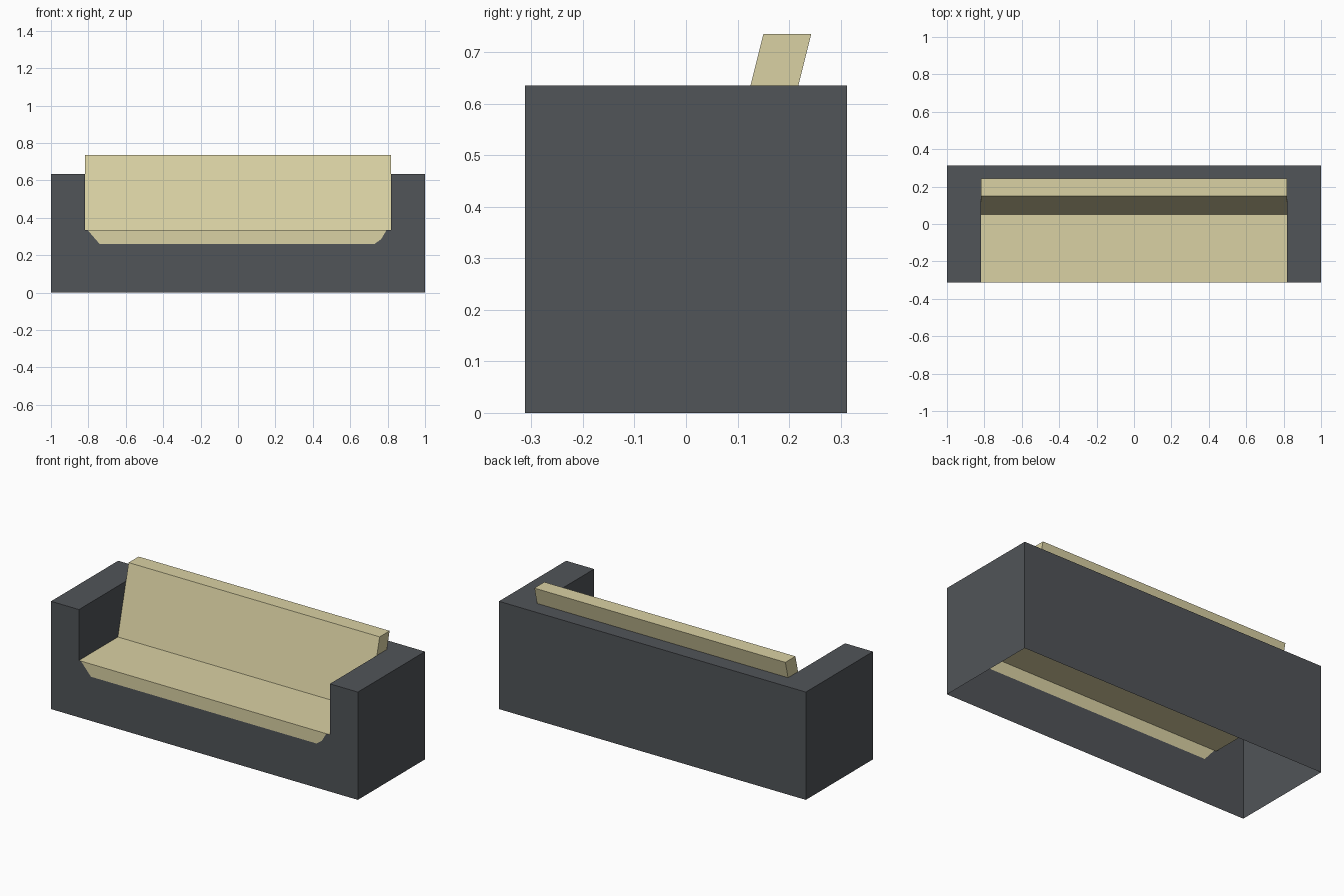
import bpy, bmesh
from mathutils import Vector

if "Cube" in bpy.data.objects:
    bpy.data.objects.remove(bpy.data.objects["Cube"])

W, H = 1.0, 0.3125            # half width, half depth
TOP, SEAT, LIP = 0.635, 0.335, 0.26
IN = 0.818                    # half width between the arms
REST = 0.735                  # top of the backrest


def material(name, rgb):
    m = bpy.data.materials.new(name)
    m.diffuse_color = (*rgb, 1)
    m.use_nodes = True
    m.node_tree.nodes["Principled BSDF"].inputs["Base Color"].default_value = m.diffuse_color
    return m


def sheet_object(name, faces, mat):
    """Open shell from (points, outward direction) pairs."""
    bm = bmesh.new()
    for points, outward in faces:
        f = bm.faces.new([bm.verts.new(p) for p in points])
        f.normal_update()
        if f.normal.dot(Vector(outward)) < 0:
            f.normal_flip()
    bmesh.ops.remove_doubles(bm, verts=bm.verts, dist=1e-5)
    me = bpy.data.meshes.new(name)
    bm.to_mesh(me)
    bm.free()
    me.materials.append(mat)
    ob = bpy.data.objects.new(name, me)
    bpy.context.collection.objects.link(ob)
    return ob


def across(a, b):
    """Quad spanning the seat width between two (y, z) points."""
    return [(-IN, *a), (IN, *a), (IN, *b), (-IN, *b)]


charcoal = material("charcoal fabric", (0.082, 0.089, 0.098))
cream = material("cream cushion", (0.70, 0.64, 0.37))

# backrest side profile (y, z): leans back as it rises
foot, front_cut, front_top = (0.05, SEAT), (0.125, TOP), (0.15, REST)
back_top, back_cut = (0.243, REST), (0.218, TOP)

# cushion lip outline on the front face (x, z)
lip = [(-0.805, SEAT), (-0.74, LIP), (0.73, LIP), (0.765, 0.285), (0.795, SEAT)]

# frame: hollow shell, open underneath, notched front
front = [(-W, 0), (W, 0), (W, TOP), (IN, TOP), (IN, SEAT), *reversed(lip),
         (-IN, SEAT), (-IN, TOP), (-W, TOP)]
rim = [(-W, -H), (-IN, -H), (-IN, front_cut[0]), (-IN, back_cut[0]),
       (IN, back_cut[0]), (IN, front_cut[0]), (IN, -H), (W, -H), (W, H), (-W, H)]
frame = [
    ([(x, -H, z) for x, z in front], (0, -1, 0)),
    ([(x, y, TOP) for x, y in rim], (0, 0, 1)),
    ([(-W, H, 0), (W, H, 0), (W, H, TOP), (-W, H, TOP)], (0, 1, 0)),
]
for s in (-1, 1):
    # outer side and inner arm wall
    frame.append(([(s * W, -H, 0), (s * W, H, 0), (s * W, H, TOP), (s * W, -H, TOP)], (s, 0, 0)))
    inner = [(-H, SEAT), foot, front_cut, (-H, TOP)]
    frame.append(([(s * IN, *p) for p in inner], (-s, 0, 0)))
sheet_object("sofa_frame", frame, charcoal)

# seat: top sheet and front lip
sheet_object("seat", [
    (across((-H, SEAT), foot), (0, 0, 1)),
    ([(x, -H, z) for x, z in lip], (0, -1, 0)),
], cream)

# backrest: slanted front, top, slanted back and exposed ends
rest = [
    (across(foot, front_top), (0, -1, 0)),
    (across(front_top, back_top), (0, 0, 1)),
    (across(back_top, back_cut), (0, 1, 0)),
]
for s in (-1, 1):
    rest.append(([(s * IN, *p) for p in (front_cut, front_top, back_top, back_cut)], (s, 0, 0)))
sheet_object("backrest", rest, cream)
